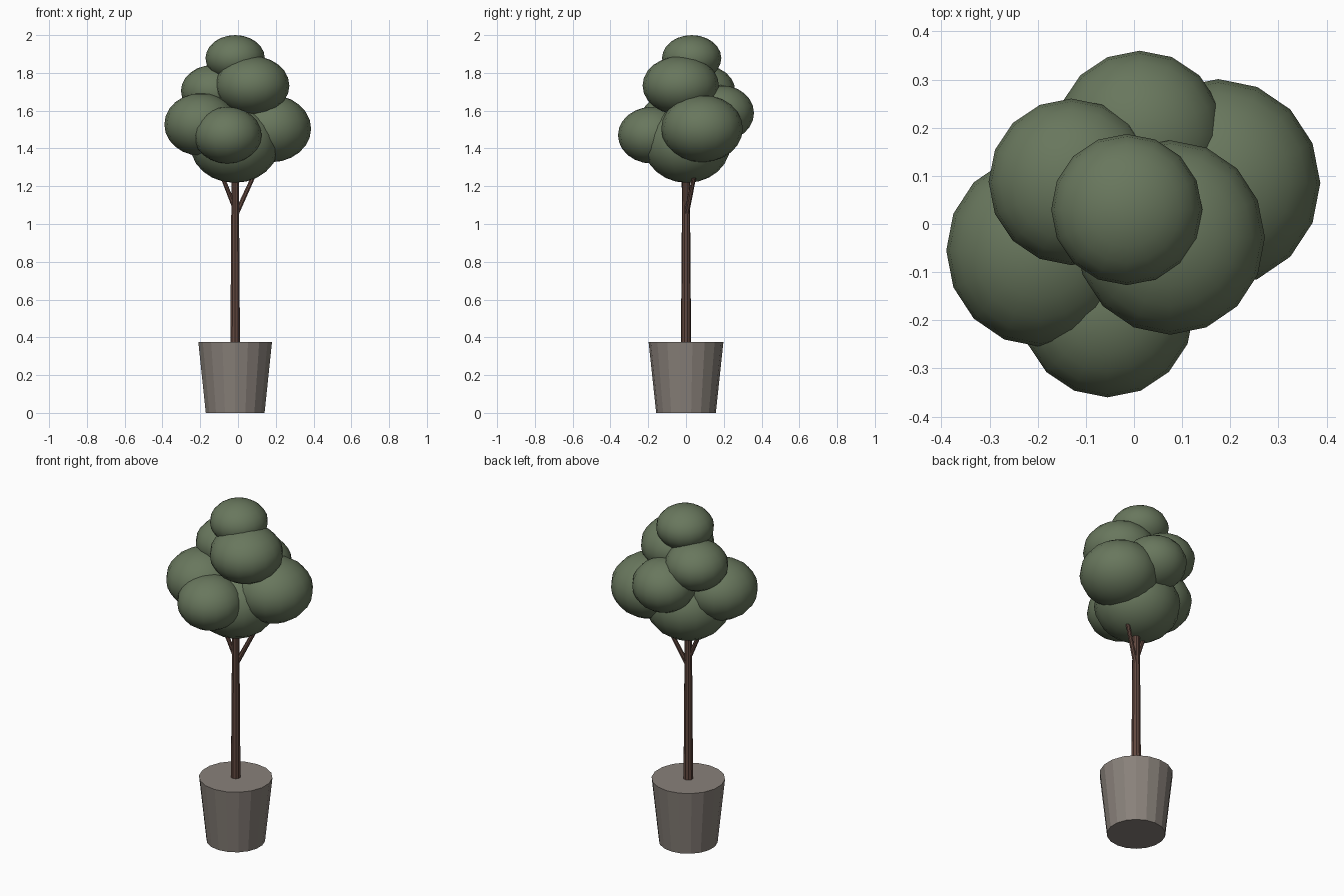
import bpy
from mathutils import Vector

if "Cube" in bpy.data.objects:
    bpy.data.objects.remove(bpy.data.objects["Cube"])


def material(name, rgb):
    m = bpy.data.materials.new(name)
    m.diffuse_color = (*rgb, 1)
    m.use_nodes = True
    m.node_tree.nodes["Principled BSDF"].inputs["Base Color"].default_value = m.diffuse_color
    return m


LEAF = material("leaf", (0.14, 0.185, 0.11))
BARK = material("bark", (0.12, 0.065, 0.05))
CLAY = material("clay", (0.25, 0.22, 0.195))


def taper(name, start, end, r1, r2, sides, mat):
    """Tapered cylinder between two points."""
    a, b = Vector(start), Vector(end)
    bpy.ops.mesh.primitive_cone_add(
        vertices=sides, radius1=r1, radius2=r2, depth=(b - a).length,
        location=(a + b) / 2,
        rotation=(b - a).to_track_quat('Z', 'Y').to_euler() if a.xy != b.xy else (0, 0, 0))
    ob = bpy.context.object
    ob.name = name
    ob.data.materials.append(mat)
    return ob


def foliage(name, centre, radii):
    """Squashed leafy ball."""
    bpy.ops.mesh.primitive_uv_sphere_add(segments=16, ring_count=12, radius=1, location=centre)
    ob = bpy.context.object
    ob.name = name
    ob.scale = radii
    bpy.ops.object.transform_apply(location=False, rotation=False, scale=True)
    bpy.ops.object.shade_smooth()
    ob.data.materials.append(LEAF)


# Pot, flat sided
CX = -0.015
taper("pot", (CX, 0, 0), (CX, 0, 0.375), 0.158, 0.198, 18, CLAY)

# Trunk and two side branches
taper("trunk", (CX, 0, 0.36), (CX, 0, 1.42), 0.027, 0.019, 10, BARK)
taper("branch_right", (CX, 0, 1.04), (0.14, 0.07, 1.38), 0.014, 0.010, 8, BARK)
taper("branch_left", (CX, 0, 1.08), (-0.135, -0.03, 1.38), 0.013, 0.009, 8, BARK)

# Crown of overlapping foliage balls
BALLS = {
    "core": ((-0.018, 0.005, 1.42), (0.235, 0.23, 0.202)),
    "left": ((-0.195, -0.055, 1.527), (0.195, 0.20, 0.166)),
    "right": ((0.175, 0.085, 1.505), (0.212, 0.216, 0.178)),
    "front": ((-0.055, -0.18, 1.47), (0.18, 0.18, 0.15)),
    "back": ((0.012, 0.185, 1.587), (0.175, 0.175, 0.148)),
    "upper_right": ((0.075, -0.028, 1.733), (0.197, 0.202, 0.156)),
    "upper_left": ((-0.13, 0.0875, 1.705), (0.172, 0.173, 0.137)),
    "top": ((CX, 0.03, 1.878), (0.157, 0.157, 0.122)),
}
for part, (centre, radii) in BALLS.items():
    foliage("foliage_" + part, centre, radii)
